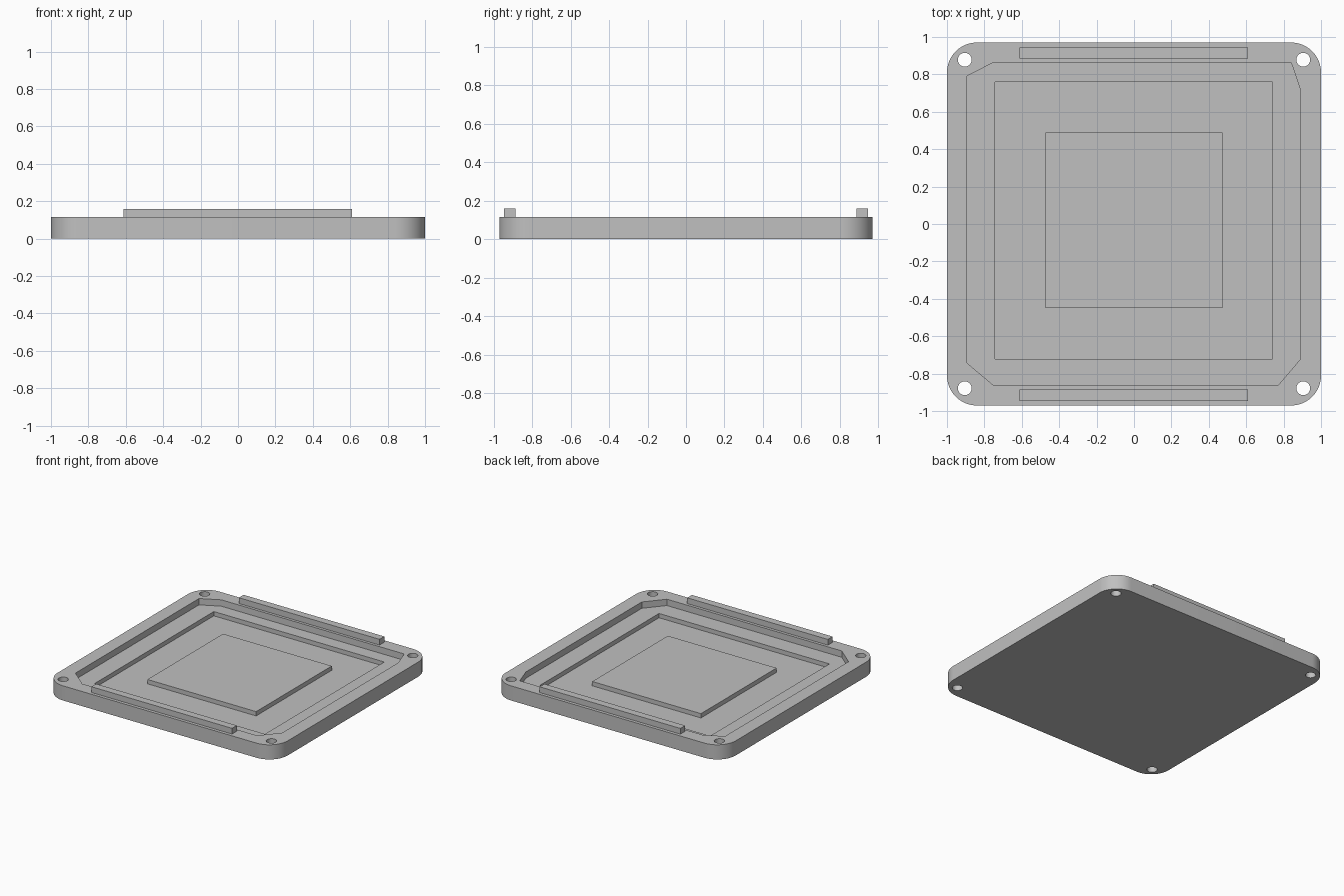
import bpy
import bmesh
from math import cos, sin, pi, radians

if "Cube" in bpy.data.objects:
    bpy.data.objects.remove(bpy.data.objects["Cube"], do_unlink=True)

grey = bpy.data.materials.new("light grey")
grey.use_nodes = True
colour = (0.53, 0.53, 0.53, 1)
grey.diffuse_color = colour
grey.node_tree.nodes["Principled BSDF"].inputs["Base Color"].default_value = colour


def prism(name, outline, bottom, top):
    """Extrude a counter-clockwise outline between two heights."""
    bm = bmesh.new()
    face = bm.faces.new([bm.verts.new((x, y, bottom)) for x, y in outline])
    new = bmesh.ops.extrude_face_region(bm, geom=[face])["geom"]
    verts = [v for v in new if isinstance(v, bmesh.types.BMVert)]
    bmesh.ops.translate(bm, verts=verts, vec=(0, 0, top - bottom))
    bmesh.ops.recalc_face_normals(bm, faces=bm.faces)
    mesh = bpy.data.meshes.new(name)
    bm.to_mesh(mesh)
    bm.free()
    mesh.materials.append(grey)
    obj = bpy.data.objects.new(name, mesh)
    bpy.context.collection.objects.link(obj)
    return obj


def rect(x0, x1, y0, y1):
    return [(x0, y0), (x1, y0), (x1, y1), (x0, y1)]


def arc(cx, cy, r, start, sweep, steps):
    return [(cx + r * cos(start + sweep * i / steps), cy + r * sin(start + sweep * i / steps))
            for i in range(steps)]


def cut(target, cutter):
    cutter.hide_render = True
    bpy.context.view_layer.objects.active = target
    mod = target.modifiers.new("cut", 'BOOLEAN')
    mod.operation = 'DIFFERENCE'
    mod.solver = 'EXACT'
    mod.object = cutter
    bpy.ops.object.modifier_apply(modifier=mod.name)
    bpy.data.objects.remove(cutter, do_unlink=True)


half_x, half_y, radius = 1.0, 0.97, 0.16
plate_top, ledge, floor, rail_top = 0.115, 0.065, 0.031, 0.16

# Plate with rounded corners
corners = [(1, 1), (-1, 1), (-1, -1), (1, -1)]
outline = []
for i, (sx, sy) in enumerate(corners):
    cx, cy = sx * (half_x - radius), sy * (half_y - radius)
    outline += arc(cx, cy, radius, i * pi / 2, pi / 2, 16)
    outline.append((cx + radius * cos((i + 1) * pi / 2), cy + radius * sin((i + 1) * pi / 2)))
plate = prism("base_plate", outline, 0, plate_top)

# Shallow recess with uneven chamfered corners
recess = [(-0.893, -0.743), (-0.75, -0.863), (0.77, -0.863), (0.89, -0.722),
          (0.89, 0.717), (0.84, 0.864), (-0.75, 0.864), (-0.893, 0.791)]
cut(plate, prism("recess_cutter", recess, ledge, 0.3))

# Deeper square pocket
cut(plate, prism("pocket_cutter", rect(-0.742, 0.74, -0.722, 0.76), floor, 0.3))

# Corner screw holes
for sx, sy in corners:
    hole = arc(sx * 0.905, sy * 0.878, 0.037, 0, 2 * pi, 32)
    cut(plate, prism("hole_cutter", hole, -0.1, 0.3))

# Raised centre pad
pad = prism("centre_pad", rect(-0.473, 0.472, -0.449, 0.49), floor, ledge)

# Front and back rails
rails = [prism("front_rail", rect(-0.613, 0.61, -0.945, -0.886), plate_top, rail_top),
         prism("back_rail", rect(-0.613, 0.61, 0.886, 0.945), plate_top, rail_top)]

# Smooth corners and holes, crisp edges elsewhere
bpy.ops.object.select_all(action='DESELECT')
plate.select_set(True)
bpy.context.view_layer.objects.active = plate
bpy.ops.object.shade_smooth_by_angle(angle=radians(30))
